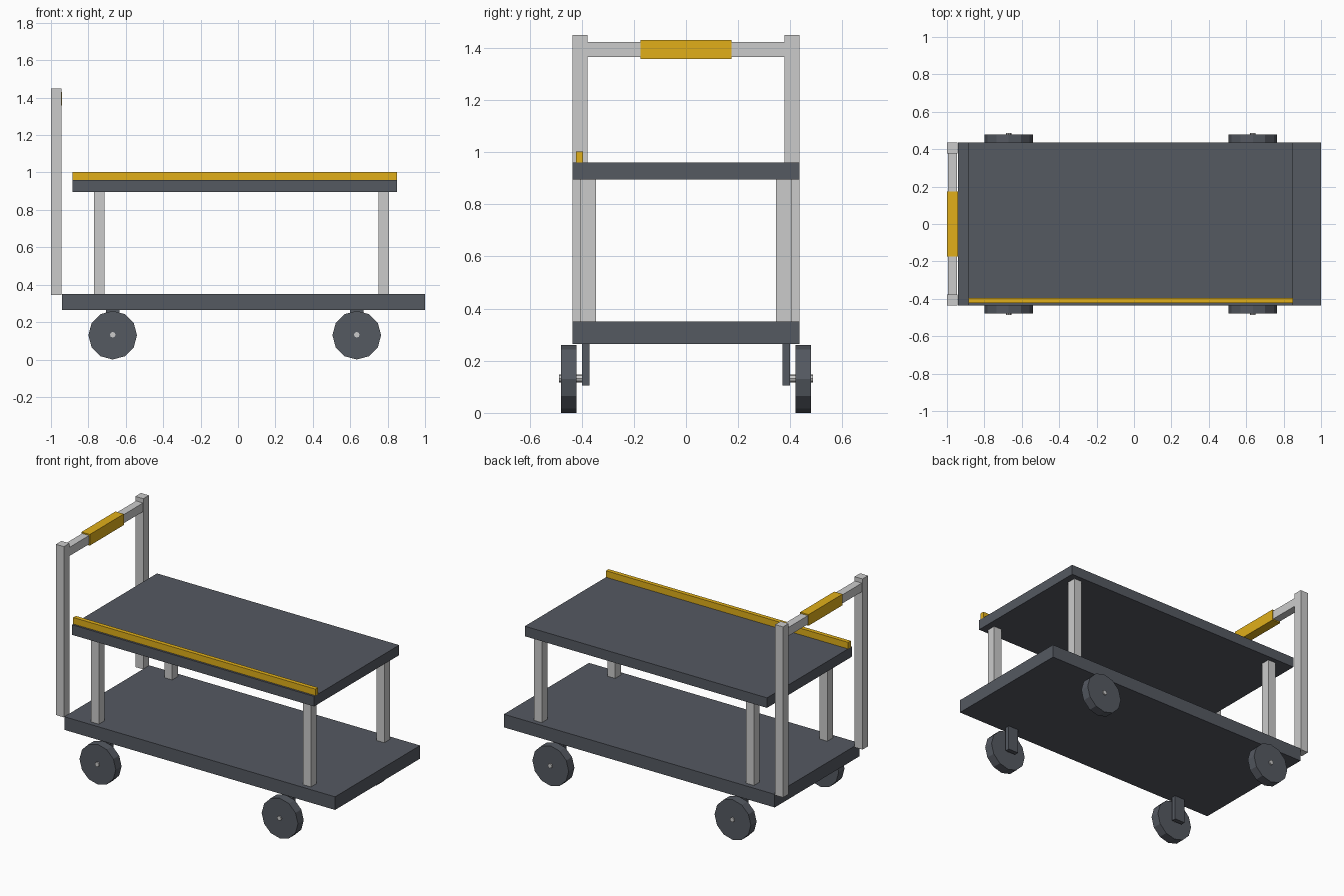
import bpy
import math

if "Cube" in bpy.data.objects:
    bpy.data.objects.remove(bpy.data.objects["Cube"])


def material(name, rgb):
    m = bpy.data.materials.new(name)
    m.diffuse_color = (*rgb, 1)
    m.use_nodes = True
    m.node_tree.nodes["Principled BSDF"].inputs["Base Color"].default_value = m.diffuse_color
    return m


dark = material("dark_slate", (0.09, 0.10, 0.12))
yellow = material("yellow", (0.75, 0.43, 0.01))


def box(name, x, y, z, mat=None):
    """Box from (min, max) ranges on each axis."""
    bpy.ops.mesh.primitive_cube_add(size=1, location=[sum(r) / 2 for r in (x, y, z)])
    ob = bpy.context.object
    ob.name = name
    ob.scale = [r[1] - r[0] for r in (x, y, z)]
    bpy.ops.object.transform_apply(location=False, rotation=False, scale=True)
    if mat:
        ob.data.materials.append(mat)
    return ob


def disc(name, x, z, y, radius, sides, mat=None):
    """Cylinder lying along y, with a vertex pointing straight down."""
    bpy.ops.mesh.primitive_cylinder_add(
        vertices=sides, radius=radius, depth=abs(y[1] - y[0]),
        location=(x, sum(y) / 2, z), rotation=(math.pi / 2, 0, 0))
    ob = bpy.context.object
    ob.name = name
    if mat:
        ob.data.materials.append(mat)
    return ob


def span(side, a, b):
    return tuple(sorted((side * a, side * b)))


# Decks and the retaining lip on the front edge of the shelf
box("lower_deck", (-0.94, 1.0), (-0.435, 0.435), (0.265, 0.35), dark)
box("upper_shelf", (-0.885, 0.85), (-0.435, 0.435), (0.895, 0.96), dark)
box("shelf_lip", (-0.885, 0.85), (-0.422, -0.395), (0.96, 1.002), yellow)

# Push handle
box("handle_bar", (-0.995, -0.945), (-0.38, 0.38), (1.366, 1.422))
box("handle_grip", (-1.0, -0.94), (-0.174, 0.174), (1.358, 1.43), yellow)

for side, label in ((-1, "front"), (1, "back")):
    box(f"handle_post_{label}", (-1.0, -0.943), span(side, 0.378, 0.435), (0.345, 1.45))

    # Shelf posts
    for x, end in ((-0.742, "left"), (0.778, "right")):
        box(f"shelf_post_{label}_{end}", (x - 0.028, x + 0.028),
            span(side, 0.346, 0.404), (0.35, 0.895))

    # Wheels with bracket and axle
    for x, end in ((-0.67, "left"), (0.635, "right")):
        box(f"wheel_bracket_{label}_{end}", (x - 0.037, x + 0.037),
            span(side, 0.37, 0.398), (0.105, 0.265), dark)
        disc(f"wheel_{label}_{end}", x, 0.13, span(side, 0.42, 0.479), 0.13, 12, dark)
        disc(f"axle_{label}_{end}", x, 0.132, span(side, 0.385, 0.487), 0.015, 8)
